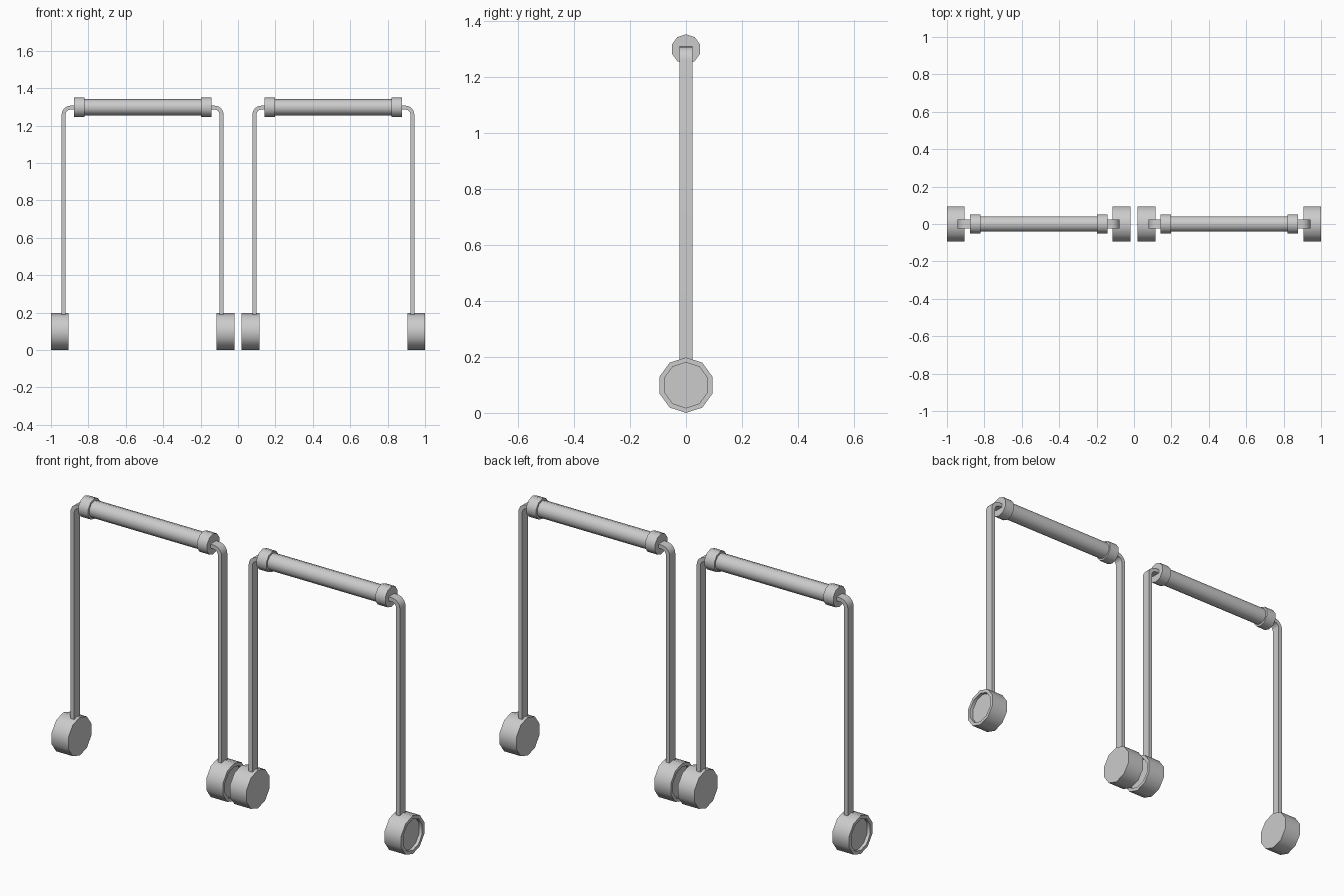
import bpy, bmesh, math

cube = bpy.data.objects.get("Cube")
if cube:
    bpy.data.objects.remove(cube, do_unlink=True)

SIDES = 10
FRAME_X = 0.51      # centre of each frame
BAR_Z = 1.298
WHEEL_R = 0.099

grey = bpy.data.materials.new("plain_grey")
grey.use_nodes = True
grey.diffuse_color = (0.6, 0.6, 0.6, 1)
grey.node_tree.nodes["Principled BSDF"].inputs["Base Color"].default_value = (0.6, 0.6, 0.6, 1)


def finish(name, bm):
    """Turn a bmesh into a smooth object with sharp corners."""
    bmesh.ops.recalc_face_normals(bm, faces=bm.faces)
    mesh = bpy.data.meshes.new(name)
    bm.to_mesh(mesh)
    bm.free()
    for poly in mesh.polygons:
        poly.use_smooth = True
    mesh.set_sharp_from_angle(angle=math.radians(40))
    mesh.materials.append(grey)
    obj = bpy.data.objects.new(name, mesh)
    bpy.context.collection.objects.link(obj)


def lathe(name, profile, cx, cz, side=1):
    """Spin (x, radius) points round an axis along x, closing both ends."""
    bm = bmesh.new()
    rings = []
    for x, r in profile:
        ring = []
        for k in range(SIDES):
            a = math.pi / 2 + math.tau * k / SIDES
            ring.append(bm.verts.new((cx + side * x, r * math.cos(a), cz + r * math.sin(a))))
        rings.append(ring)
    for a, b in zip(rings, rings[1:]):
        for k in range(SIDES):
            n = (k + 1) % SIDES
            bm.faces.new((a[k], a[n], b[n], b[k]))
    bm.faces.new(rings[0])
    bm.faces.new(rings[-1])
    finish(name, bm)


def strap(name, cx, side):
    """Flat strip rising from the wheel and bending into the bar."""
    leg_x, top_z, bend, half_t, half_w = 0.422, 1.296, 0.036, 0.0105, 0.023
    stations = [(leg_x, 0.12, 0)]
    for i in range(7):
        a = math.pi / 2 * i / 6
        stations.append((leg_x - bend + bend * math.cos(a),
                         top_z - bend + bend * math.sin(a), a))
    stations.append((0.355, top_z, math.pi / 2))
    bm = bmesh.new()
    rings = []
    for x, z, a in stations:
        ring = []
        for t, y in ((-1, -1), (1, -1), (1, 1), (-1, 1)):
            ring.append(bm.verts.new((cx + side * (x + t * half_t * math.cos(a)),
                                      y * half_w, z + t * half_t * math.sin(a))))
        rings.append(ring)
    for a, b in zip(rings, rings[1:]):
        for k in range(4):
            n = (k + 1) % 4
            bm.faces.new((a[k], a[n], b[n], b[k]))
    bm.faces.new(rings[0])
    bm.faces.new(rings[-1])
    finish(name, bm)


# Wheel is dished on its outer face
wheel = [(0.395, WHEEL_R), (0.49, WHEEL_R), (0.49, 0.081), (0.473, 0.081)]
collar = [(0.312, 0.053), (0.368, 0.053)]
bar = [(-0.33, 0.043), (0.33, 0.043)]

for frame, cx in (("right", -FRAME_X), ("left", FRAME_X)):
    lathe(frame + "_bar", bar, cx, BAR_Z)
    for end, side in (("right", -1), ("left", 1)):
        tag = frame + "_frame_" + end
        lathe(tag + "_collar", collar, cx, BAR_Z, side)
        lathe(tag + "_wheel", wheel, cx, WHEEL_R, side)
        strap(tag + "_leg", cx, side)
